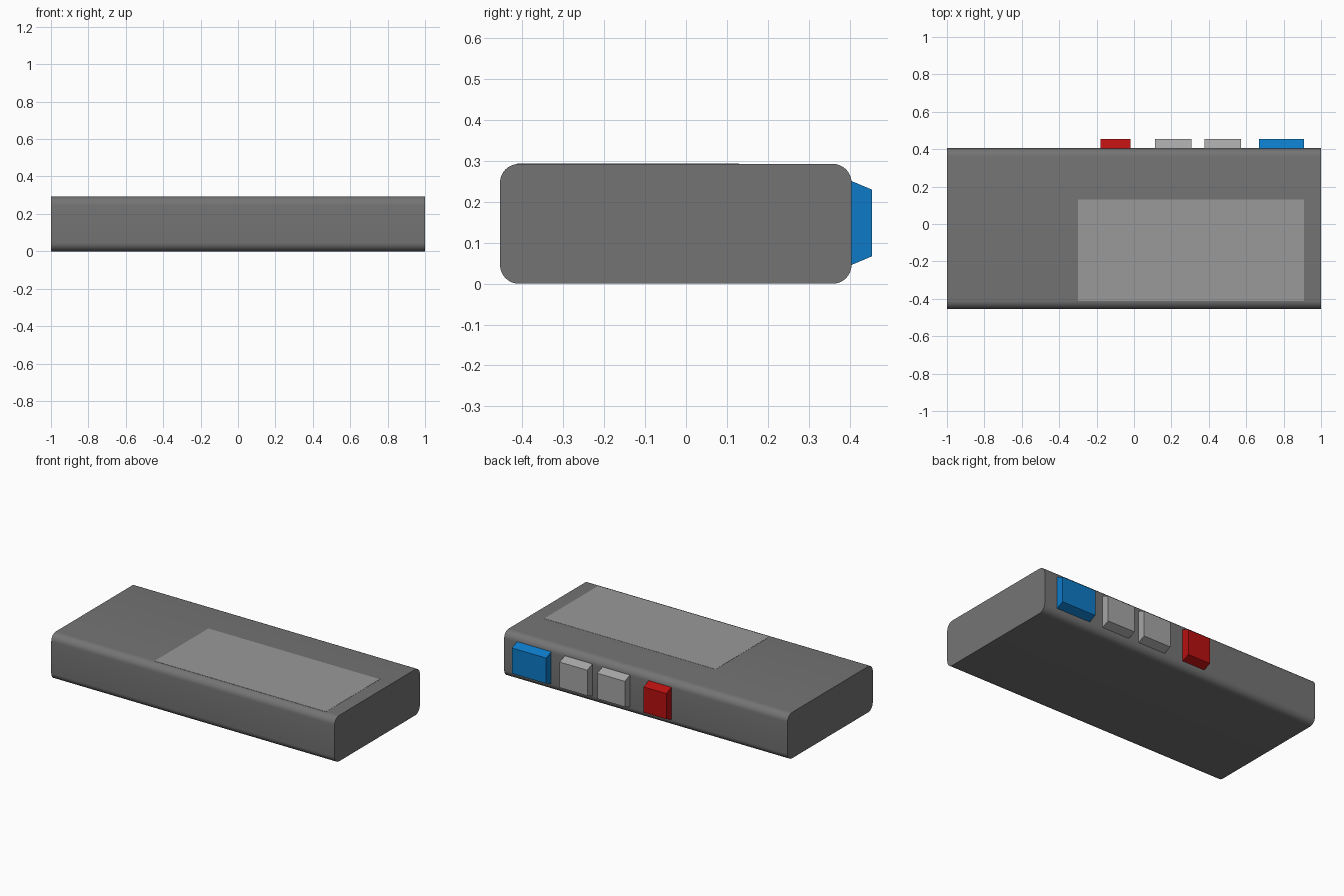
import bpy
import bmesh
import math

if "Cube" in bpy.data.objects:
    bpy.data.objects.remove(bpy.data.objects["Cube"])


def material(name, rgb):
    m = bpy.data.materials.new(name)
    m.diffuse_color = (*rgb, 1.0)
    m.use_nodes = True
    m.node_tree.nodes["Principled BSDF"].inputs["Base Color"].default_value = m.diffuse_color
    return m


DARK = material("dark_grey", (0.175, 0.175, 0.175))
SCREEN = material("screen_grey", (0.32, 0.32, 0.32))
LIGHT = material("light_grey", (0.38, 0.38, 0.38))
RED = material("red", (0.48, 0.005, 0.005))
BLUE = material("blue", (0.004, 0.195, 0.57))

Y_FRONT, Y_BACK, HEIGHT, RADIUS = -0.455, 0.405, 0.293, 0.046


def extrude_x(name, profile, x0, x1, mat):
    """Closed (y, z) profile swept along x from x0 to x1."""
    bm = bmesh.new()
    face = bm.faces.new([bm.verts.new((x0, y, z)) for y, z in profile])
    out = bmesh.ops.extrude_face_region(bm, geom=[face], use_keep_orig=True)
    moved = [g for g in out["geom"] if isinstance(g, bmesh.types.BMVert)]
    bmesh.ops.translate(bm, verts=moved, vec=(x1 - x0, 0, 0))
    bmesh.ops.recalc_face_normals(bm, faces=bm.faces)
    mesh = bpy.data.meshes.new(name)
    bm.to_mesh(mesh)
    bm.free()
    mesh.materials.append(mat)
    obj = bpy.data.objects.new(name, mesh)
    bpy.context.collection.objects.link(obj)
    return obj


# Body: rounded rectangle, four corner arcs
corners = [(Y_BACK - RADIUS, HEIGHT - RADIUS), (Y_FRONT + RADIUS, HEIGHT - RADIUS),
           (Y_FRONT + RADIUS, RADIUS), (Y_BACK - RADIUS, RADIUS)]
STEPS = 8
profile = []
for i, (cy, cz) in enumerate(corners):
    for s in range(STEPS + 1):
        a = math.pi / 2 * (i + s / STEPS)
        profile.append((cy + RADIUS * math.cos(a), cz + RADIUS * math.sin(a)))
body = extrude_x("body", profile, -1.0, 1.0, DARK)
body.data.shade_smooth()
body.data.set_sharp_from_angle(angle=math.radians(30))

# Screen: thin plate on the top face
top = HEIGHT + 0.001
extrude_x("screen", [(-0.413, HEIGHT - 0.002), (0.13, HEIGHT - 0.002),
                     (0.13, top), (-0.413, top)], -0.30, 0.91, SCREEN)

# Buttons along the back, tapered in height
button_profile = [(Y_BACK - 0.005, 0.044), (Y_BACK, 0.046), (0.455, 0.067),
                  (0.455, 0.23), (Y_BACK, 0.251), (Y_BACK - 0.005, 0.253)]
for name, x0, x1, mat in [("red_button", -0.18, -0.02, RED),
                          ("grey_button_left", 0.113, 0.307, LIGHT),
                          ("grey_button_right", 0.378, 0.573, LIGHT),
                          ("blue_button", 0.668, 0.91, BLUE)]:
    extrude_x(name, button_profile, x0, x1, mat)
